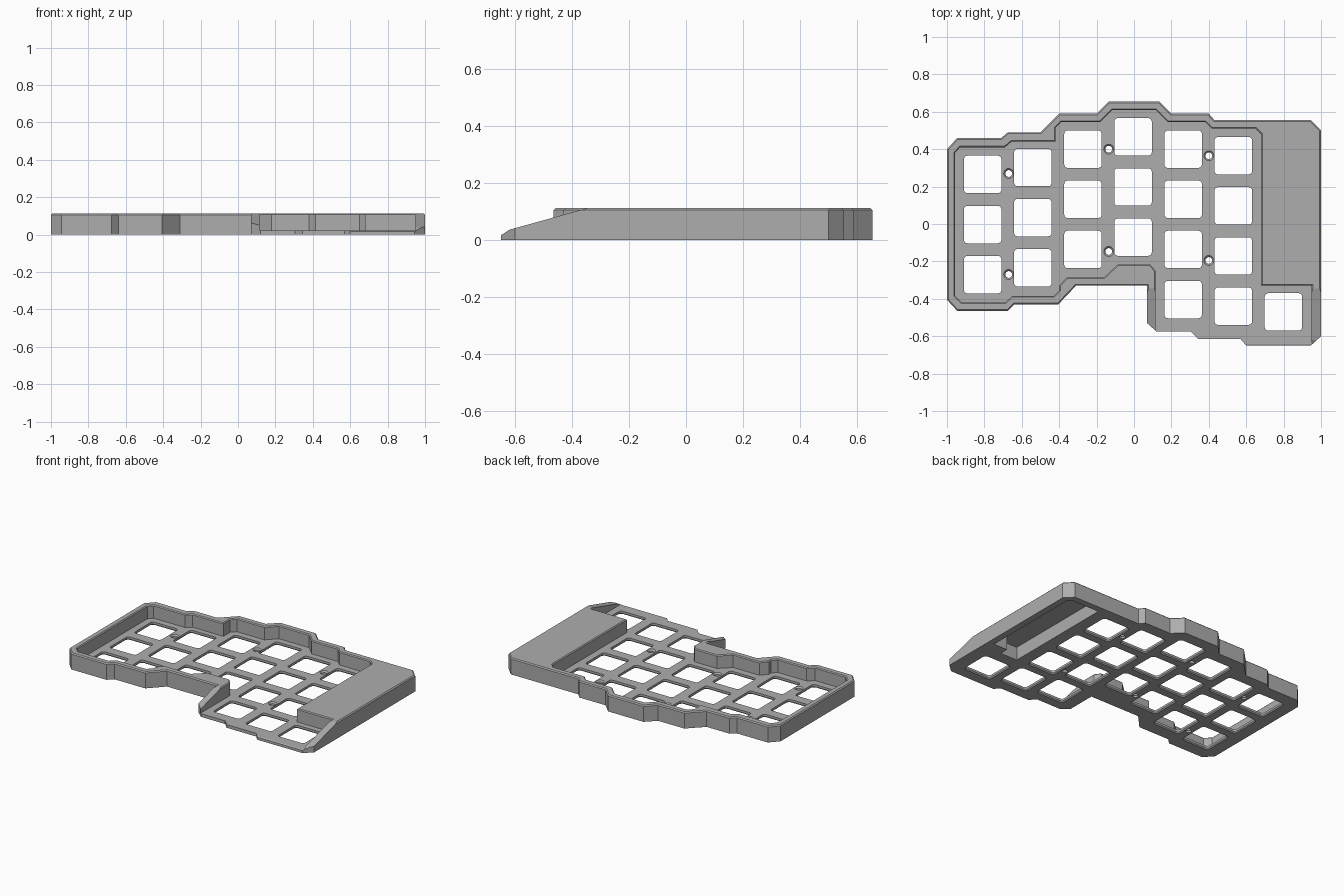
import bpy, bmesh, math
from mathutils import Vector

if "Cube" in bpy.data.objects:
    bpy.data.objects.remove(bpy.data.objects["Cube"])

HEIGHT, PLATE = 0.113, 0.022
PITCH, HOLE = 0.268, 0.2

grey = bpy.data.materials.new("plain grey")
grey.use_nodes = True
colour = (0.42, 0.42, 0.42, 1)
grey.diffuse_color = colour
grey.node_tree.nodes["Principled BSDF"].inputs["Base Color"].default_value = colour


def offset(points, d):
    """Grow a closed outline by d with mitred corners."""
    pts = [Vector(p) for p in points]
    area = sum(a.x * b.y - b.x * a.y for a, b in zip(pts, pts[1:] + pts[:1]))
    side = 1 if area > 0 else -1
    grown = []
    for i, p in enumerate(pts):
        a = (p - pts[i - 1]).normalized()
        b = (pts[(i + 1) % len(pts)] - p).normalized()
        na, nb = Vector((a.y, -a.x)) * side, Vector((b.y, -b.x)) * side
        grown.append(p + (na + nb) * d / (1 + na.dot(nb)))
    return grown


def prism(bm, points, levels):
    """Stack copies of an outline; each level is (z, growth)."""
    rings = [[bm.verts.new((p.x, p.y, z)) for p in offset(points, d)] for z, d in levels]
    bm.faces.new(rings[0][::-1])
    bm.faces.new(rings[-1])
    n = len(points)
    for low, high in zip(rings, rings[1:]):
        for i in range(n):
            j = (i + 1) % n
            bm.faces.new((low[i], low[j], high[j], high[i]))


def finish(bm, name):
    bmesh.ops.recalc_face_normals(bm, faces=bm.faces)
    mesh = bpy.data.meshes.new(name)
    bm.to_mesh(mesh)
    bm.free()
    mesh.materials.append(grey)
    obj = bpy.data.objects.new(name, mesh)
    bpy.context.collection.objects.link(obj)
    return obj


def cut(target, bm, name):
    cutter = finish(bm, name)
    cutter.hide_render = True
    mod = target.modifiers.new(name, "BOOLEAN")
    mod.operation, mod.solver, mod.object = "DIFFERENCE", "EXACT", cutter
    bpy.context.view_layer.objects.active = target
    bpy.ops.object.modifier_apply(modifier=name)
    bpy.data.objects.remove(cutter)


def rounded_square(cx, cy, size, r, steps=4):
    pts = []
    for k, (sx, sy) in enumerate([(1, 1), (-1, 1), (-1, -1), (1, -1)]):
        for s in range(steps + 1):
            a = math.pi / 2 * (k + s / steps)
            pts.append((cx + sx * (size / 2 - r) + r * math.cos(a),
                        cy + sy * (size / 2 - r) + r * math.sin(a)))
    return pts


# Case body with chamfered top rim
outline = [(-1, .4), (-.945, .46), (-.71, .46), (-.675, .49), (-.5, .49), (-.4, .59),
           (-.2, .59), (-.135, .655), (.135, .655), (.2, .59), (.4, .59), (.43, .555),
           (.945, .555), (1, .5), (1, -.6), (.945, -.65), (.6, -.65), (.57, -.615),
           (.345, -.615), (.305, -.575), (.12, -.575), (.07, -.53), (.07, -.33),
           (-.31, -.33), (-.405, -.43), (-.64, -.43), (-.675, -.465), (-.945, -.465),
           (-1, -.405)]
bm = bmesh.new()
prism(bm, outline, [(0, 0), (HEIGHT - .007, 0), (HEIGHT, -.007)])
case = finish(bm, "keyboard_case")

# Key pocket, open at the thumb side
pocket = [(-.957, .38), (-.93, .41), (-.69, .41), (-.655, .44), (-.42, .44), (-.42, .515),
          (-.39, .545), (-.18, .545), (-.115, .61), (.115, .61), (.18, .545), (.38, .545),
          (.415, .51), (.65, .51), (.68, .48), (.68, -.33), (.95, -.33), (.95, -.8),
          (.115, -.8), (.115, -.25), (.085, -.215), (-.085, -.215), (-.16, -.285),
          (-.36, -.285), (-.4, -.33), (-.4, -.355), (-.43, -.385), (-.65, -.385),
          (-.69, -.42), (-.92, -.42), (-.957, -.385)]
bm = bmesh.new()
prism(bm, pocket, [(PLATE, 0), (HEIGHT - .006, 0), (HEIGHT + .004, .01)])
cut(case, bm, "pocket_cutter")

# Sloping front of the thumb side
bm = bmesh.new()
slope = [(-.345, HEIGHT), (-.62, .037), (-.66, .011), (-.8, .011), (-.8, .2), (-.345, .2)]
ends = [[bm.verts.new((x, y, z)) for y, z in slope] for x in (.05, 1.05)]
bm.faces.new(ends[0])
bm.faces.new(ends[1])
for i in range(len(slope)):
    bm.faces.new((ends[0][i - 1], ends[0][i], ends[1][i], ends[1][i - 1]))
cut(case, bm, "slope_cutter")

# Hollow underside of the raised block
bm = bmesh.new()
cavity = [(.72, .51), (.93, .51), (.955, .485), (.955, -.22), (.85, -.22), (.85, -.28), (.72, -.28)]
prism(bm, cavity, [(-.02, 0), (HEIGHT - .022, 0)])
cut(case, bm, "cavity_cutter")

# Key openings, column by column: top key centre and key count
columns = [(.265, 3), (.302, 3), (.4, 3), (.466, 3), (.4, 4), (.365, 4), (-.47, 1)]
bm = bmesh.new()
for c, (top, count) in enumerate(columns):
    for row in range(count):
        square = rounded_square((c - 3) * PITCH - .005, top - row * PITCH, HOLE, .018)
        prism(bm, square, [(-.01, .016), (.007, 0), (.06, 0)])
cut(case, bm, "key_cutter")

# Countersunk screw holes
bm = bmesh.new()
for x, y in [(-.67, .27), (-.67, -.27), (-.135, .4), (-.135, -.147), (.4, .365), (.4, -.195)]:
    circle = [(x + .018 * math.cos(a * math.tau / 20), y + .018 * math.sin(a * math.tau / 20))
              for a in range(20)]
    prism(bm, circle, [(-.02, 0), (.012, 0), (PLATE + .004, .012)])
cut(case, bm, "screw_cutter")
